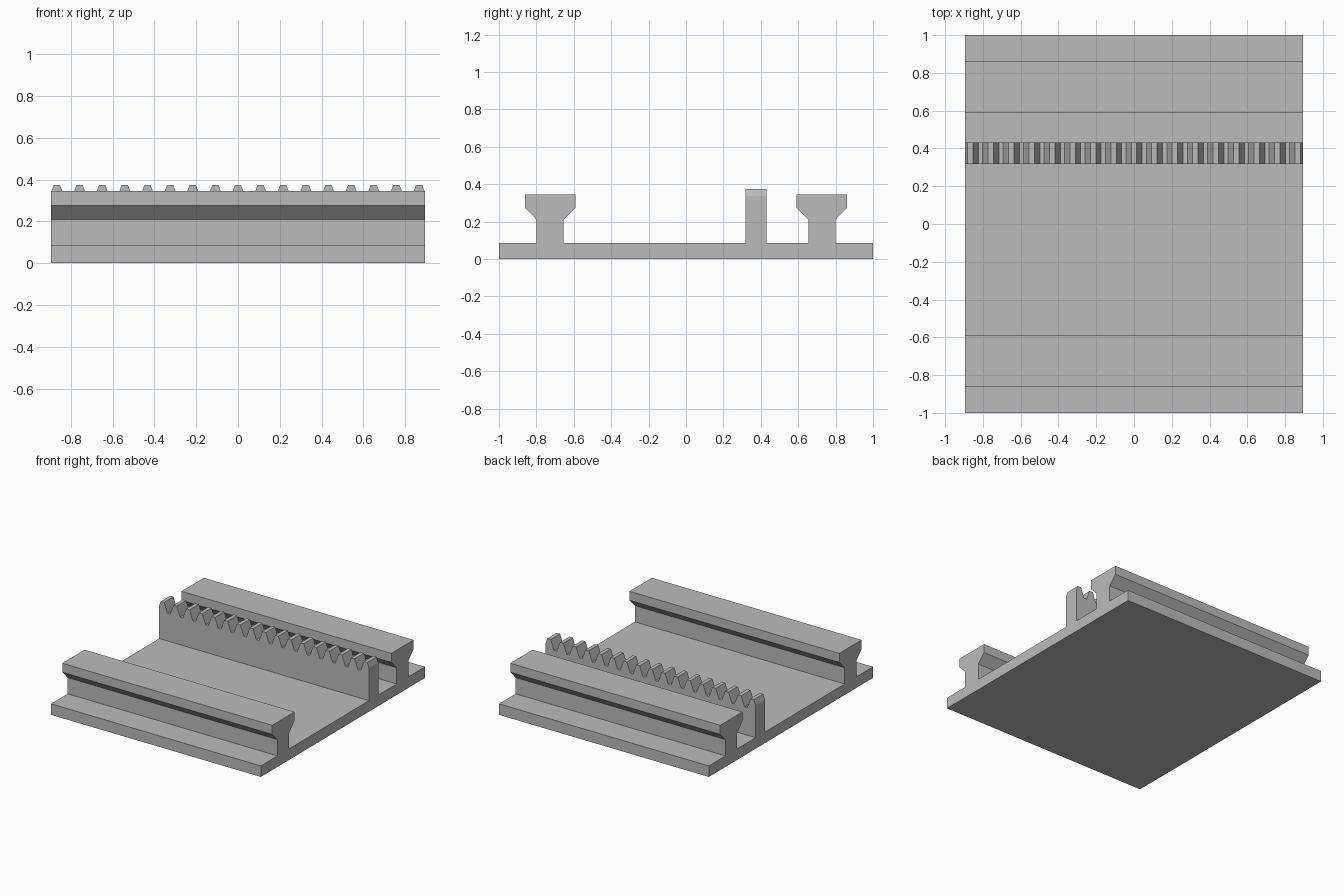
import bpy
import bmesh
from math import pi, tan, radians
from mathutils import Vector

cube = bpy.data.objects.get("Cube")
if cube:
    bpy.data.objects.remove(cube, do_unlink=True)

HALF_X = 0.895     # half length of every extruded part
BASE_TOP = 0.085

grey = bpy.data.materials.new("plain grey")
grey.use_nodes = True
colour = (0.5, 0.5, 0.5, 1)
grey.diffuse_color = colour
grey.node_tree.nodes["Principled BSDF"].inputs["Base Color"].default_value = colour


def extrude_profile(name, points, direction):
    """Fill a closed outline and extrude it along a vector."""
    bm = bmesh.new()
    face = bm.faces.new([bm.verts.new(p) for p in points])
    result = bmesh.ops.extrude_face_region(bm, geom=[face], use_keep_orig=True)
    moved = [v for v in result["geom"] if isinstance(v, bmesh.types.BMVert)]
    bmesh.ops.translate(bm, verts=moved, vec=Vector(direction))
    bmesh.ops.recalc_face_normals(bm, faces=bm.faces)
    mesh = bpy.data.meshes.new(name)
    bm.to_mesh(mesh)
    bm.free()
    mesh.materials.append(grey)
    obj = bpy.data.objects.new(name, mesh)
    bpy.context.collection.objects.link(obj)
    return obj


def along_x(name, yz):
    return extrude_profile(name, [(-HALF_X, y, z) for y, z in yz], (2 * HALF_X, 0, 0))


# Base plate
along_x("base_plate", [(-1, 0), (1, 0), (1, BASE_TOP), (-1, BASE_TOP)])

# Two rails: narrow web flaring out to a wide head
half_rail = [(0.072, BASE_TOP), (0.072, 0.21), (0.136, 0.276), (0.136, 0.345)]
outline = half_rail + [(-y, z) for y, z in reversed(half_rail)]
for name, centre in (("front_rail", -0.726), ("back_rail", 0.726)):
    along_x(name, [(centre + y, z) for y, z in outline])

# Toothed rack: straight-flanked teeth, the outermost flanks cut off at the ends
PITCH, TEETH, RACK_TOP = 0.1083, 17, 0.375
module = PITCH / pi
depth = 2.25 * module
slope = tan(radians(20))
tip = PITCH / 4 - module * slope
root = tip + depth * slope
teeth = []
for i in range(TEETH):
    x = (i - (TEETH - 1) / 2) * PITCH
    teeth += [(x - root, RACK_TOP - depth), (x - tip, RACK_TOP),
              (x + tip, RACK_TOP), (x + root, RACK_TOP - depth)]
end_z = RACK_TOP - (HALF_X - teeth[-2][0]) / slope
teeth[0], teeth[-1] = (-HALF_X, end_z), (HALF_X, end_z)
rack = [(-HALF_X, BASE_TOP)] + teeth + [(HALF_X, BASE_TOP)]
extrude_profile("toothed_rack", [(x, 0.317, z) for x, z in rack], (0, 0.114, 0))
